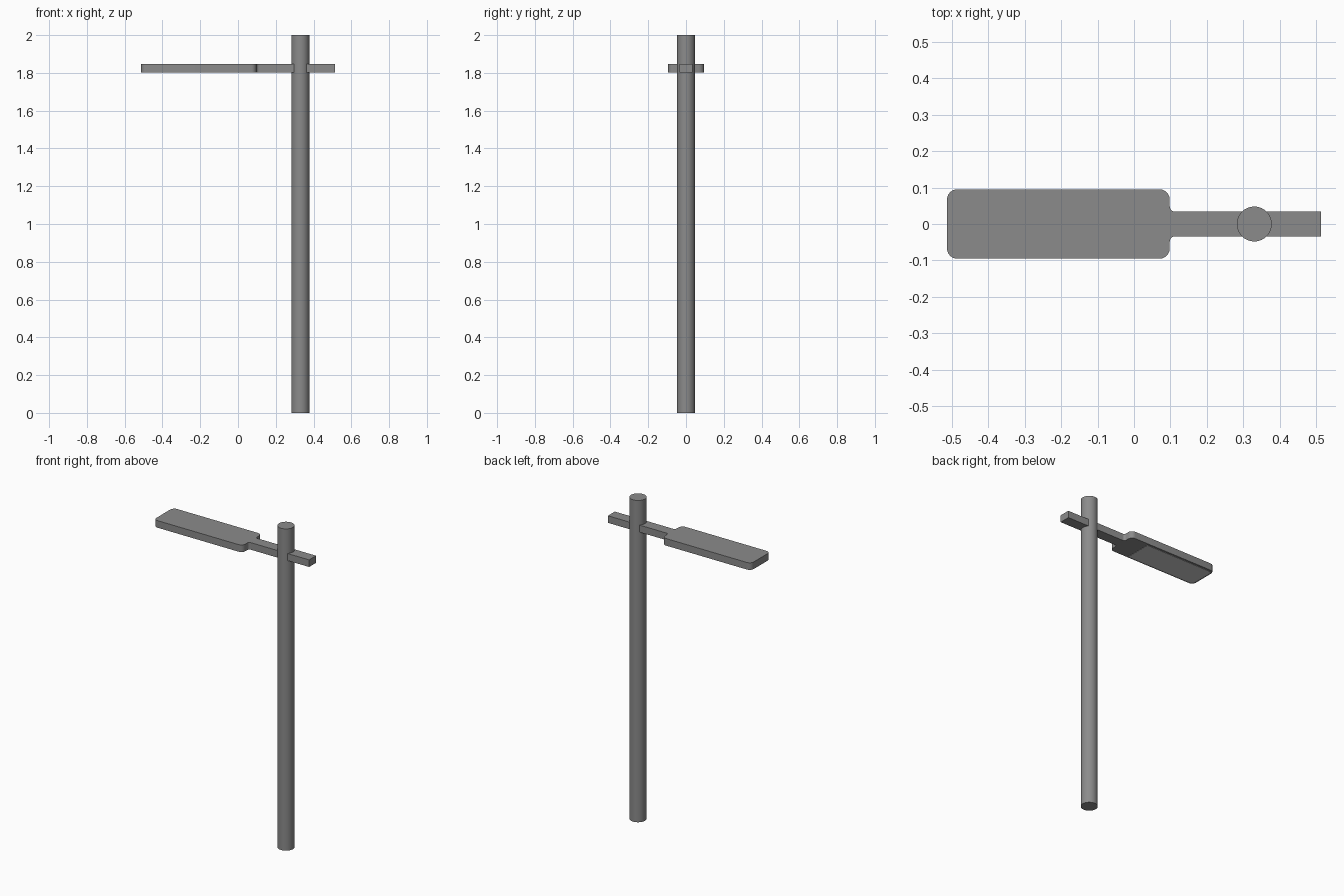
import bpy, bmesh, math

if "Cube" in bpy.data.objects:
    bpy.data.objects.remove(bpy.data.objects["Cube"])


def material(name, colour):
    mat = bpy.data.materials.new(name)
    mat.diffuse_color = (*colour, 1)
    mat.use_nodes = True
    mat.node_tree.nodes["Principled BSDF"].inputs["Base Color"].default_value = mat.diffuse_color
    return mat


grey = material("mid grey metal", (0.26, 0.26, 0.26))
pale = material("pale lamp glass", (0.62, 0.62, 0.62))


def finish(name, bm, mat):
    bmesh.ops.recalc_face_normals(bm, faces=bm.faces)
    mesh = bpy.data.meshes.new(name)
    bm.to_mesh(mesh)
    bm.free()
    mesh.materials.append(mat)
    obj = bpy.data.objects.new(name, mesh)
    bpy.context.collection.objects.link(obj)
    bpy.context.view_layer.objects.active = obj
    obj.select_set(True)
    bpy.ops.object.shade_smooth_by_angle(angle=math.radians(30))
    obj.select_set(False)


def arc(cx, cy, r, a0, a1, n=6):
    """Points on an arc, angles in degrees."""
    angles = [math.radians(a0 + (a1 - a0) * i / n) for i in range(n + 1)]
    return [(cx + r * math.cos(a), cy + r * math.sin(a)) for a in angles]


def slab(name, half, z, height, mat):
    """Extrude a half outline (y > 0) mirrored across y."""
    outline = half + [(x, -y) for x, y in reversed(half)]
    bm = bmesh.new()
    face = bm.faces.new([bm.verts.new((x, y, z)) for x, y in outline])
    top = bmesh.ops.extrude_face_region(bm, geom=[face], use_keep_orig=True)
    verts = [v for v in top["geom"] if isinstance(v, bmesh.types.BMVert)]
    bmesh.ops.translate(bm, verts=verts, vec=(0, 0, height))
    finish(name, bm, mat)


# Pole: plain round post
bm = bmesh.new()
R = 0.048
bmesh.ops.create_cone(bm, cap_ends=True, segments=32, radius1=R, radius2=R, depth=2)
bmesh.ops.translate(bm, verts=bm.verts, vec=(0.33, 0, 1))
finish("pole", bm, grey)

# Lamp head and arm: one paddle outline
x_end, x_tip, x_neck = 0.513, -0.513, 0.098
w_head, w_arm, r, fr = 0.095, 0.034, 0.028, 0.014
half = [(x_end, w_arm)]
half += arc(x_neck + fr, w_arm + fr, fr, 270, 180)      # inner fillet at the neck
half += arc(x_neck - r, w_head - r, r, 0, 90)           # head corners
half += arc(x_tip + r, w_head - r, r, 90, 180)
slab("lamp_head_and_arm", half, 1.803, 0.044, grey)

# Lamp glass: thin plate under the outer part of the head
inset, rl = 0.012, 0.02
glass = [(-0.03, w_head - inset)]
glass += arc(x_tip + inset + rl, w_head - inset - rl, rl, 90, 180)
slab("lamp_glass", glass, 1.801, 0.004, pale)
